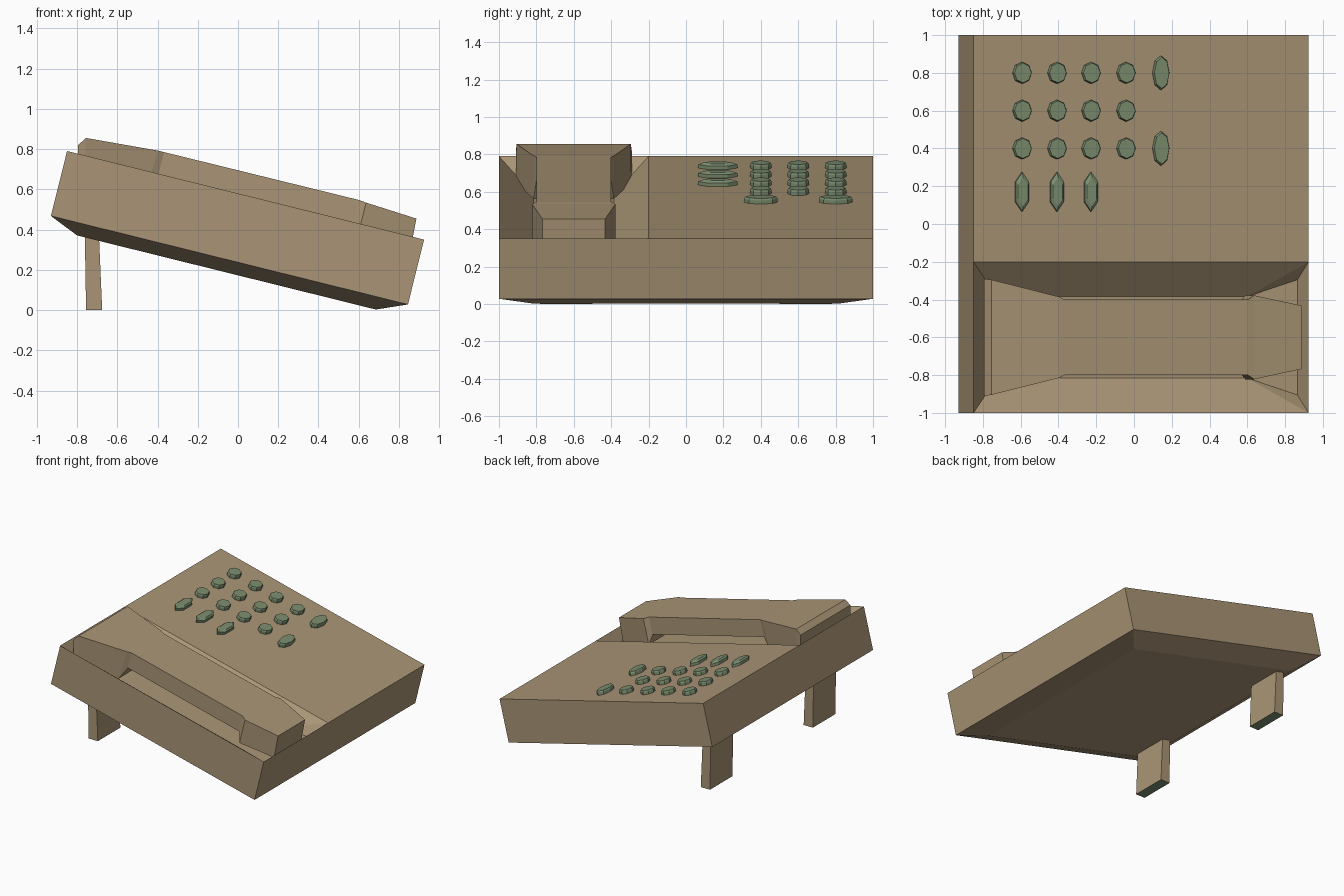
import bpy, bmesh, math

if "Cube" in bpy.data.objects:
    bpy.data.objects.remove(bpy.data.objects["Cube"])

# tilted frame of the desk set: u runs down the slope, w is the top's normal
TILT = math.atan2(0.44, 1.775)
C, S = math.cos(TILT), math.sin(TILT)


def P(u, y, w):
    return (0.0375 + u * C + w * S, y, 0.57 - u * S + w * C)


def material(name, col):
    m = bpy.data.materials.new(name)
    m.diffuse_color = (*col, 1)
    m.use_nodes = True
    m.node_tree.nodes["Principled BSDF"].inputs["Base Color"].default_value = m.diffuse_color
    return m


TAN = material("tan plastic", (0.40, 0.30, 0.18))
GREEN = material("sage green", (0.20, 0.27, 0.16))


def make(name, verts, faces, *mats):
    me = bpy.data.meshes.new(name)
    bm = bmesh.new()
    vs = [bm.verts.new(v) for v in verts]
    for f in faces:
        bm.faces.new([vs[i] for i in f])
    bmesh.ops.recalc_face_normals(bm, faces=bm.faces)
    bm.to_mesh(me)
    bm.free()
    for m in mats:
        me.materials.append(m)
    ob = bpy.data.objects.new(name, me)
    bpy.context.collection.objects.link(ob)
    return ob


def loft(name, rings, *mats):
    """Skin a list of equal-sized closed rings and cap both ends."""
    n = len(rings[0])
    verts = [p for r in rings for p in r]
    faces = [tuple(range(n)), tuple(range(len(verts) - n, len(verts)))]
    for k in range(len(rings) - 1):
        for i in range(n):
            j = (i + 1) % n
            faces.append((k*n + i, k*n + j, k*n + n + j, k*n + n + i))
    return make(name, verts, faces, *mats)


# body: tapered underside, straight sides, flat keypad deck, sunken cradle
L = 0.914
v = [P(u, y, w) for U, Y, w in ((0.765, 0.82, -0.395), (L, 1, -0.332))
     for u, y in ((-U, -Y), (U, -Y), (U, Y), (-U, Y))]
v += [P(-L, -1, 0), P(L, -1, 0), P(L, -0.2, 0), P(-L, -0.2, 0), P(L, 1, 0), P(-L, 1, 0)]
v += [P(-0.744, -0.815, -0.17), P(0.61, -0.815, -0.13), P(0.88, -0.905, -0.11),
      P(0.88, -0.295, -0.11), P(0.61, -0.385, -0.13), P(-0.744, -0.385, -0.17)]
f = [(0, 1, 2, 3)] + [(i, (i+1) % 4, 4 + (i+1) % 4, 4 + i) for i in range(4)]
f += [(4, 5, 9, 8), (5, 6, 12, 10, 9), (6, 7, 13, 12), (7, 4, 8, 11, 13),
      (11, 10, 12, 13),
      # cradle walls and floor
      (8, 9, 15, 14), (9, 16, 15), (9, 10, 17, 16), (10, 18, 17),
      (10, 11, 19, 18), (11, 8, 14, 19), (14, 15, 18, 19), (15, 16, 17, 18)]
make("body", v, f, TAN)

# handset: lofted sections (u at top, u at bottom, half width, top, bottom)
sections = ((-0.868, -0.84, 0.31, 0.042, -0.07),
            (-0.838, -0.80, 0.305, 0.086, -0.12),
            (-0.475, -0.49, 0.215, 0.111, -0.13),
            (-0.445, -0.445, 0.20, 0.111, -0.02),
            (0.555, 0.555, 0.20, 0.113, -0.02),
            (0.590, 0.590, 0.222, 0.109, -0.09),
            (0.852, 0.862, 0.168, 0.092, -0.09))
loft("handset", [[P(a, -0.6 - h, t), P(a, -0.6 + h, t),
                  P(b, -0.6 + h, d), P(b, -0.6 - h, d)]
                 for a, b, h, t, d in sections], TAN)


# keys: low faceted buttons with a slightly inset top
def key(name, x, y, rx, ry, sides, inset):
    u = (x - 0.0375) / C
    h = 0.03

    def ring(k, w):
        return [P(u + k*rx*math.sin(2*math.pi*i/sides), y + k*ry*math.cos(2*math.pi*i/sides), w)
                for i in range(sides)]
    loft(name, [ring(1, -0.005), ring(1, h * 0.65), ring(inset, h)], GREEN)


for i, x in enumerate((-0.595, -0.41, -0.23, -0.045)):
    for j, y in enumerate((0.8, 0.6, 0.4)):
        key(f"number_key_{j}_{i}", x, y, 0.05, 0.057, 8, 0.92)
    if i < 3:
        key(f"narrow_key_{i}", x, 0.17, 0.042, 0.105, 6, 0.72)
for y in (0.8, 0.4):
    key("oval_key", 0.14, y, 0.044, 0.09, 8, 0.92)

# rear legs with green foot faces
for s in (-1, 1):
    y0, y1 = s * 0.5, s * 0.78
    leg = loft("rear_leg", [[(a, y0, z), (b, y0, z), (b, y1, z), (a, y1, z)]
                            for a, b, z in ((-0.755, -0.675, 0), (-0.762, -0.693, 0.42))],
               TAN, GREEN)
    for p in leg.data.polygons:
        p.material_index = 1 if p.normal.z < -0.9 else 0
